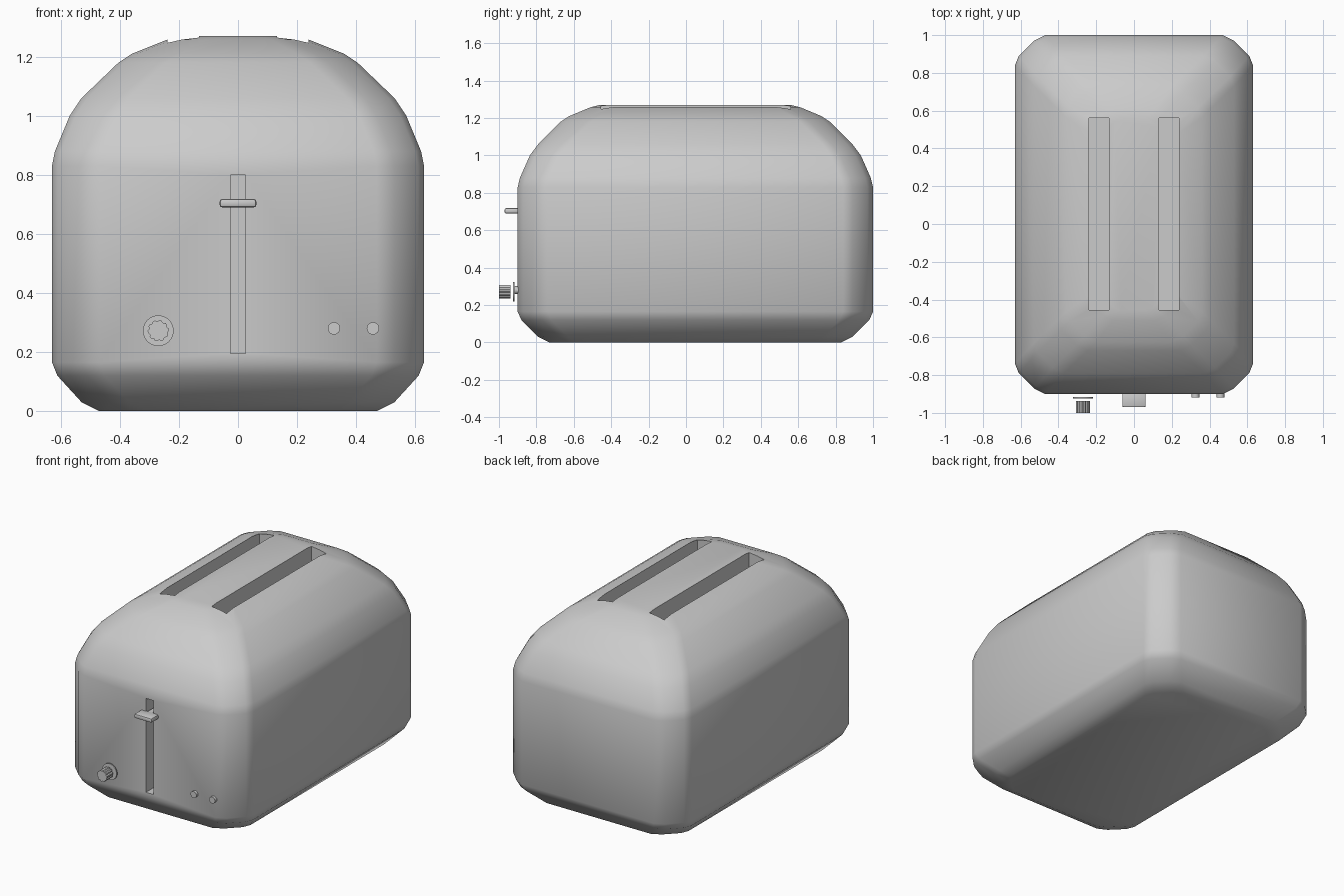
import bpy, bmesh, math

if "Cube" in bpy.data.objects:
    bpy.data.objects.remove(bpy.data.objects["Cube"])

CY = 0.05  # the housing is centred slightly behind the origin


def finish(name, bm):
    bmesh.ops.recalc_face_normals(bm, faces=bm.faces)
    me = bpy.data.meshes.new(name)
    bm.to_mesh(me)
    bm.free()
    ob = bpy.data.objects.new(name, me)
    bpy.context.collection.objects.link(ob)
    return ob


def smooth(ob, angle=30):
    bpy.ops.object.select_all(action='DESELECT')
    ob.select_set(True)
    bpy.context.view_layer.objects.active = ob
    bpy.ops.object.shade_smooth_by_angle(angle=math.radians(angle))


def loft(name, rings):
    bm = bmesh.new()
    loops = [[bm.verts.new(p) for p in ring] for ring in rings]
    n = len(loops[0])
    for a, b in zip(loops, loops[1:]):
        for i in range(n):
            j = (i + 1) % n
            bm.faces.new((a[i], a[j], b[j], b[i]))
    bm.faces.new(loops[0])
    bm.faces.new(loops[-1])
    return finish(name, bm)


def box(name, x0, x1, y0, y1, z0, z1, bevel=0):
    bm = bmesh.new()
    bmesh.ops.create_cube(bm, size=1)
    for v in bm.verts:
        v.co = ((x0 + x1) / 2 + v.co.x * (x1 - x0),
                (y0 + y1) / 2 + v.co.y * (y1 - y0),
                (z0 + z1) / 2 + v.co.z * (z1 - z0))
    if bevel:
        bmesh.ops.bevel(bm, geom=bm.edges[:], offset=bevel, segments=2,
                        profile=0.5, affect='EDGES')
    return finish(name, bm)


def disc(name, x, z, y0, y1, radii, sides):
    # cylinder along y; the radii list repeats around the rim
    def ring(y):
        return [(x + radii[i % len(radii)] * math.cos(2 * math.pi * i / sides), y,
                 z + radii[i % len(radii)] * math.sin(2 * math.pi * i / sides))
                for i in range(sides)]
    ob = loft(name, [ring(y0), ring(y1)])
    smooth(ob)
    return ob


def housing_ring(z, hx, hy):
    s = min(1, hx / 0.3)
    cut = [(0, 0.16), (0.02, 0.11), (0.10, 0.03), (0.16, 0)]
    corner = [(hx - a * s, hy - b * s) for a, b in cut]
    pts = corner + [(-x, y) for x, y in reversed(corner)]
    pts += [(-x, -y) for x, y in pts]
    return [(x, y + CY, z) for x, y in pts]


# Housing: faceted rounded-rectangle rings stacked in z
profile = [(0, .47, .78), (.03, .53, .84), (.12, .612, .93), (.165, .63, .95),
           (.83, .63, .95), (.88, .62, .938), (1.0, .57, .885), (1.06, .53, .84),
           (1.18, .405, .72), (1.21, .36, .675), (1.258, .24, .56), (1.27, .15, .51)]
housing = loft("housing", [housing_ring(*p) for p in profile])

# Bread slots and lever groove
cutters = [box("slot_cutter", s * .185 - .053, s * .185 + .053, -.455, .56, .25, 1.5)
           for s in (-1, 1)]
cutters.append(box("groove_cutter", -.026, .026, -1.1, -.82, .195, .80))
for c in cutters:
    c.hide_render = True
    mod = housing.modifiers.new("cut", 'BOOLEAN')
    mod.operation = 'DIFFERENCE'
    mod.solver = 'EXACT'
    mod.object = c
    bpy.context.view_layer.objects.active = housing
    bpy.ops.object.modifier_apply(modifier=mod.name)
    bpy.data.objects.remove(c)
smooth(housing, 40)

# Lever with its stem in the groove
smooth(box("lever", -.062, .062, -.97, -.89, .69, .718, .008))
box("lever_stem", -.018, .018, -.90, -.82, .692, .716)

# Browning knob: grip and the thin dial behind it
disc("knob_grip", -.27, .272, -1.0, -.937, [.036, .036, .031], 30)
disc("knob_dial", -.27, .272, -.925, -.917, [.052], 32)

# Push buttons
for i, x in enumerate((.325, .457)):
    disc(f"button_{i + 1}", x, .28, -.918, -.88, [.021], 24)
